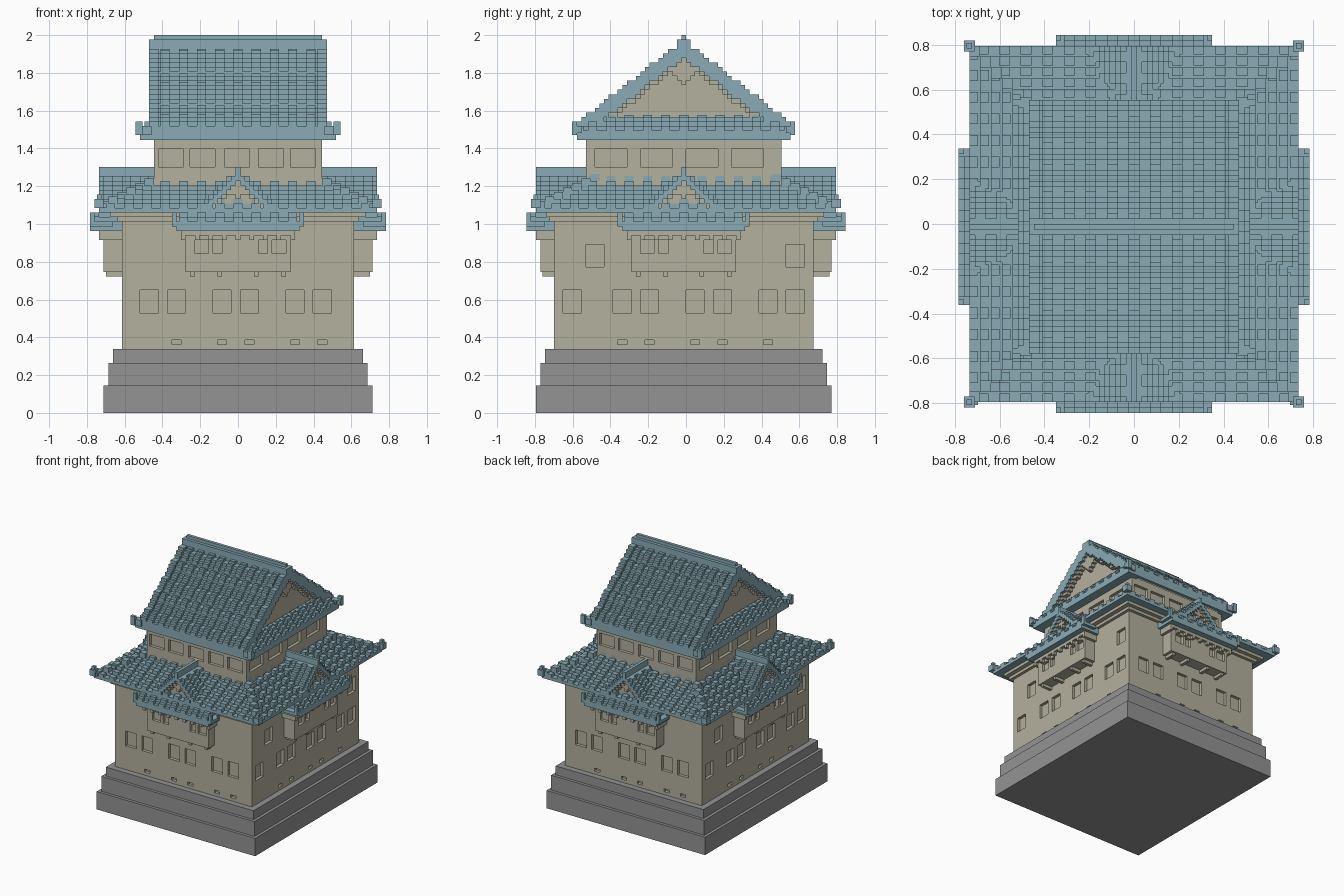
import bpy, bmesh
from mathutils import Matrix, Vector

if "Cube" in bpy.data.objects:
    bpy.data.objects.remove(bpy.data.objects["Cube"], do_unlink=True)

V = 2 / 83          # one block
CY = -0.5           # the keep sits half a block towards the front


def material(name, rgb):
    m = bpy.data.materials.new(name)
    m.use_nodes = True
    c = [(v / 255) ** 2.2 for v in rgb] + [1]
    m.diffuse_color = c
    m.node_tree.nodes["Principled BSDF"].inputs["Base Color"].default_value = c
    return m


STONE = material("grey stone", (146, 146, 146))
PLASTER = material("cream plaster", (178, 175, 156))
TILE = material("blue grey tile", (136, 170, 179))

# Outward direction and along-the-wall direction of each side
SIDES = {
    "front": (Vector((0, -1, 0)), Vector((1, 0, 0))),
    "left": (Vector((1, 0, 0)), Vector((0, 1, 0))),
    "back": (Vector((0, 1, 0)), Vector((-1, 0, 0))),
    "right": (Vector((-1, 0, 0)), Vector((0, -1, 0))),
}


class Part:
    """Collects blocks, measured in block units, into one mesh object."""

    def __init__(self, name, mat):
        self.name, self.mat, self.bm = name, mat, bmesh.new()

    def box(self, x0, x1, y0, y1, z0, z1):
        size = Vector((x1 - x0, y1 - y0, z1 - z0)) * V
        mid = Vector((x0 + x1, y0 + y1 + 2 * CY, z0 + z1)) * V / 2
        bmesh.ops.create_cube(self.bm, size=1, matrix=Matrix.Translation(mid) @ Matrix.Diagonal((*size, 1)))

    def slab(self, hx, hy, z0, z1, dy=0):
        self.box(-hx, hx, dy - hy, dy + hy, z0, z1)

    def side(self, side, u0, u1, d0, d1, z0, z1):
        out, along = SIDES[side]
        a, b = along * u0 + out * d0, along * u1 + out * d1
        self.box(min(a.x, b.x), max(a.x, b.x), min(a.y, b.y), max(a.y, b.y), z0, z1)

    def done(self):
        me = bpy.data.meshes.new(self.name)
        self.bm.to_mesh(me)
        self.bm.free()
        me.materials.append(self.mat)
        ob = bpy.data.objects.new(self.name, me)
        bpy.context.scene.collection.objects.link(ob)
        return ob


def cut(ob, cutter):
    """Carve the cutter out of a wall, then drop the cutter."""
    cutter.hide_render = True
    mod = ob.modifiers.new("openings", 'BOOLEAN')
    mod.operation, mod.solver, mod.object = 'DIFFERENCE', 'EXACT', cutter
    bpy.context.view_layer.objects.active = ob
    bpy.ops.object.modifier_apply(modifier=mod.name)
    bpy.data.objects.remove(cutter, do_unlink=True)


def ribs(half):
    """Start positions of two-block-wide tile ribs, every four blocks."""
    n = int((half - 1) // 4)
    return [4 * i - 1 for i in range(-n, n + 1)]


# Stone base
base = Part("stone_base", STONE)
for hx, hy, z0, z1 in ((29.5, 32.5, 0, 6), (28.5, 31.5, 6, 11), (27.5, 30.5, 11, 14)):
    base.slab(hx, hy, z0, z1)
base.done()

# Lower walls with recessed windows and small loopholes
walls = Part("lower_walls", PLASTER)
walls.slab(25.5, 28.5, 14, 44.5)
holes = Part("lower_window_cutter", PLASTER)
for s in SIDES:
    if s in ("front", "back"):
        d, wins = 28.5, (-21.5, -15.5, -5.5, 0.5, 10.5, 16.5)
        slots, high = (-14.5, -4.5, 1.5, 11.5, 17.5), ()
    else:
        d, wins = 25.5, (-26.5, -15.5, -9.5, 0.5, 6.5, 16.5, 22.5)
        slots, high = (-14.5, -8.5, 1.5, 7.5, 17.5), (-21.5, 22.5)
    for u in wins:
        holes.side(s, u, u + 4, d - 1, d + 1, 22, 27)
    for u in high:
        holes.side(s, u, u + 4, d - 1, d + 1, 32, 37)
    for u in slots:
        holes.side(s, u, u + 2, d - 1, d + 1, 15, 16)
cut(walls.done(), holes.done())

# Upper walls with a row of windows
walls = Part("upper_walls", PLASTER)
walls.slab(18.5, 21.5, 48, 60.5)
holes = Part("upper_window_cutter", PLASTER)
for s in SIDES:
    if s in ("front", "back"):
        d, wins, w = 21.5, (-17.5, -10.5, -3, 4.5, 11.5), 5.5
    else:
        d, wins, w = 18.5, (-19.5, -9.5, 0.5, 10.5), 7
    for u in wins:
        holes.side(s, u, u + w, d - 1, d + 1, 54, 58)
cut(walls.done(), holes.done())

# Lower skirt roof: stepped courses with ribs, hips and raised corner tips
roof = Part("lower_roof", TILE)
for k in range(7):
    hx, hy, z = 30.5 - 2 * k, 33 - 2 * k, 44 + k
    roof.slab(hx, hy, z, z + 1, 0.5)
    for s in SIDES:
        half, d = (hx, hy) if s in ("front", "back") else (hy, hx)
        d += {"front": -0.5, "back": 0.5}.get(s, 0)
        for u in ribs(half):
            roof.side(s, u, u + 2, d - 1.6, d, z + 1, z + 2)
    for sx in (-1, 1):
        for sy in (-1, 1):
            x, y = sx * (hx - 1), 0.5 + sy * (hy - 1)
            roof.box(x - 1, x + 1, y - 1, y + 1, z + 1, z + 2.5)
for sx in (-1, 1):
    for sy in (-1, 1):
        x, y = sx * 30.5, 0.5 + sy * 33
        roof.box(x - 1, x + 1, y - 1, y + 1, 45, 47)
        roof.box(x - 0.5, x + 0.5, y - 0.5, y + 0.5, 47, 48)
roof.done()

# Stepped plaster cornice below the lower eaves
cornice = Part("lower_eave_cornice", PLASTER)
cornice.slab(28, 30.5, 43, 44, 0.3)
cornice.slab(26.5, 29.5, 42, 43)
cornice.done()

# A projecting bay, its own eave and a gabled dormer on each side
for s, bay, inner, wall in (("front", 31.5, 21, 28.5), ("back", 32.5, 21, 28.5),
                            ("left", 29.5, 18, 25.5), ("right", 29.5, 18, 25.5)):
    box = Part(s + "_bay", PLASTER)
    box.side(s, -11.5, 11.5, wall - 1.5, bay, 31, 40.5)
    holes = Part(s + "_bay_cutter", PLASTER)
    for u0, u1 in ((-9.5, -6.5), (-5.5, -3.5), (4.5, 6.5), (7.5, 10.5)):
        holes.side(s, u0, u1, bay - 1, bay + 1, 35, 38)
    cut(box.done(), holes.done())

    trim = Part(s + "_bay_brackets", PLASTER)
    for u in (-10.5, -4.5, 3.5, 9.5):
        trim.side(s, u, u + 1, wall - 1, bay - 0.5, 30, 31)
    trim.side(s, -12.5, 12.5, wall - 1, bay + 1, 39, 40)
    for u in range(-12, 13, 3):
        trim.side(s, u - 0.5, u + 0.5, wall, bay + 1, 38, 39)
    trim.done()

    eave = Part(s + "_bay_eave", TILE)
    out = bay + 3
    for k, hw in enumerate((13.5, 13.5, 12.5, 11.5)):
        d = out - max(0, k - 1)
        eave.side(s, -hw, hw, wall - 1, d, 40 + k, 41 + k)
        if k:
            for u in ribs(hw + 1):
                eave.side(s, u, u + 2, d - 1, d, 41 + k, 42 + k - (k == 3) * 0.5)
    for e in (-1, 1):
        u = e * 14
        eave.side(s, u - 0.5, u + 0.5, wall + 2, out, 41, 42)
        eave.side(s, u - 0.5, u + 0.5, out - 1, out, 42, 44)
    eave.done()

    # Dormer roof: one stepped course per block away from the ridge
    D = bay + 1
    dormer = Part(s + "_dormer_roof", TILE)
    gable = Part(s + "_dormer_gable", PLASTER)
    dormer.side(s, -0.5, 0.5, inner, D, 52, 54)
    for j in range(11):
        top = 53 - j
        for e in (-1, 1):
            dormer.side(s, e * j - 0.5, e * j + 0.5, inner, D, top - 2, top)
            if j > 1:
                d = D - 1
                while d > inner + 2:
                    dormer.side(s, e * j - 0.5, e * j + 0.5, d - 2, d, top, top + 1)
                    d -= 4
            if j < 9:
                gable.side(s, e * j - 0.5, e * j + 0.5, inner, D - 2, 43.5, top - 1.5)
                gable.side(s, e * j - 0.5, e * j + 0.5, D - 3, D - 0.7, top - 3, top - 1.9)
    # Cross ornament below the peak
    gable.side(s, -0.5, 0.5, D - 3, D - 1, 47, 50)
    gable.side(s, -1.5, 1.5, D - 3, D - 1, 48, 49)
    dormer.done()
    gable.done()

# Main gable roof over the upper walls
roof = Part("main_roof", TILE)
gable = Part("main_gables", PLASTER)
for j in range(24):
    top = 81 - round(0.78 * j)
    for e in (-1, 1):
        y0, y1 = e * j - 0.5, e * j + 0.5
        roof.box(-19.5, 19.5, y0, y1, max(60, top - 3), top)
        if j > 1:
            for u in ribs(17):
                lift = 1 if j % 3 else 0.6
                roof.box(u, u + 2, y0, y1, top, top + lift)
            for x in (-18.5, 18.5):
                roof.box(x - 1, x + 1, y0, y1, top, top + 1)
        if j < 21:
            gable.box(-17, 17, y0, y1, 60, top - 2)
            gable.box(-18.5, 18.5, y0, y1, top - 4, top - 2.9)
roof.slab(19.5, 1.5, 80, 82)
roof.slab(18.5, 0.5, 82, 83)

# Side skirts below the gables, and the raised corner tips
for s in ("left", "right"):
    for k, (d, hw) in enumerate(((21.5, 23.5), (21.5, 23.5), (20.5, 22.5), (19.5, 21.5), (18.5, 20.5))):
        roof.side(s, -hw, hw, 16.8, d, 60 + k, 61 + k)
        if k:
            for u in ribs(hw):
                roof.side(s, u, u + 2, d - 1, d, 61 + k, 62 + k - (k == 4) * 0.5)
    for e in (-1, 1):
        roof.side(s, e * 23 - 1, e * 23 + 1, 19, 21.5, 61, 63)
        roof.side(s, e * 24 - 0.5, e * 24 + 0.5, 21, 22.5, 61, 64)
        roof.side(s, e * 23.5 - 1, e * 23.5 + 1, 21, 22.5, 61.5, 63)
    # Pendant ornament below each gable peak
    for hw, z0, z1 in ((0.5, 72, 77), (1.5, 73, 76), (2.5, 74, 75)):
        gable.side(s, -hw, hw, 16.5, 18.5, z0, z1)
roof.done()
gable.done()
